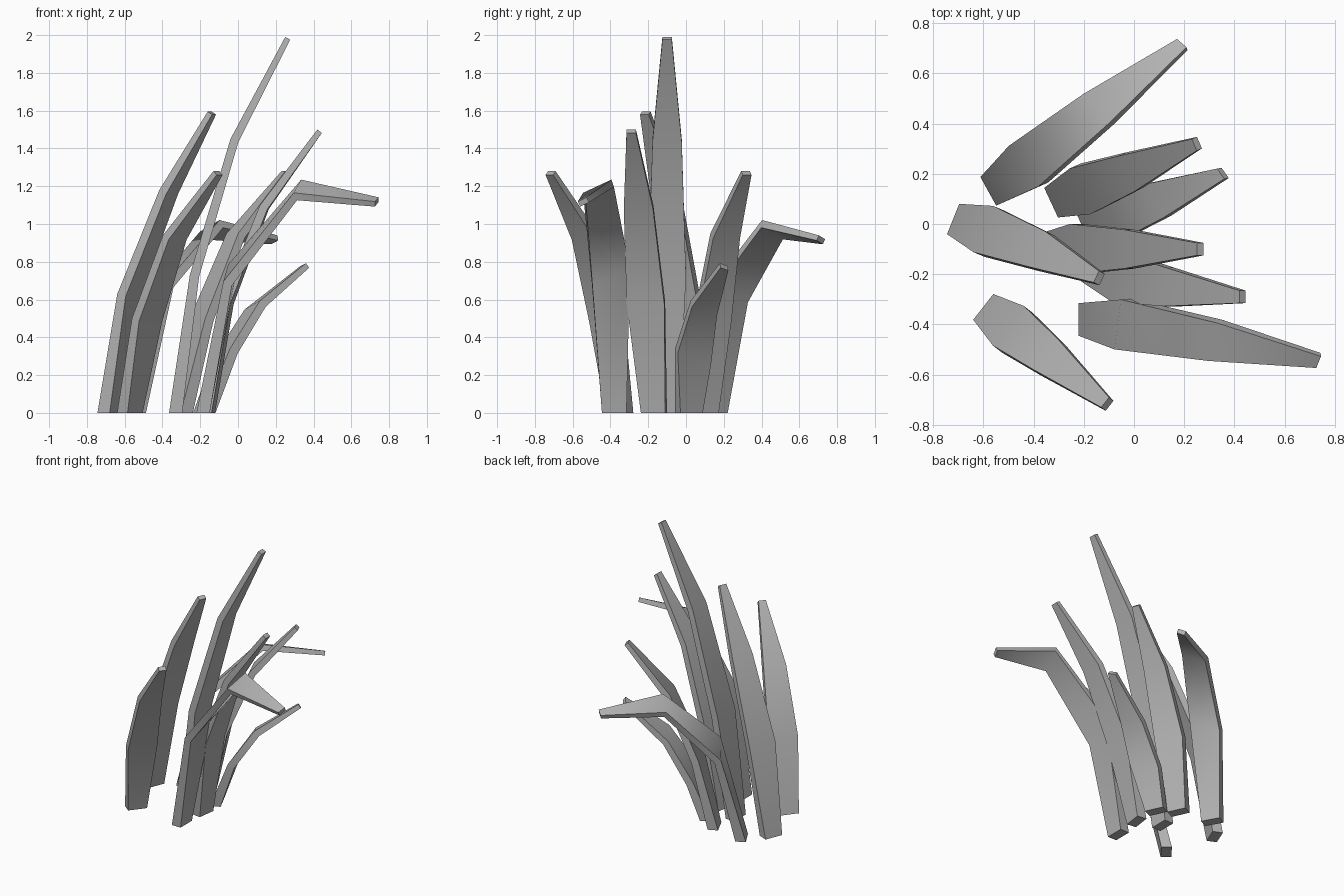
import bpy, bmesh, math
from mathutils import Vector

cube = bpy.data.objects.get("Cube")
if cube:
    bpy.data.objects.remove(cube, do_unlink=True)

# Single matte grey for every leaf
grey = bpy.data.materials.new("leaf_grey")
grey.use_nodes = True
colour = (0.45, 0.45, 0.45, 1)
grey.diffuse_color = colour
grey.node_tree.nodes["Principled BSDF"].inputs["Base Color"].default_value = colour

# Every leaf shares the same widths and thicknesses from base to tip
WIDTHS = (0.13, 0.2, 0.155, 0.05)
THICKNESSES = (0.07, 0.05, 0.045, 0.03)


def make_leaf(name, path, base_yaw, tip_yaw, roll):
    """Sweep a tapering rectangle along the centre line of a leaf's outer face."""
    points = [Vector(p) for p in path]
    segments = [(b - a).normalized() for a, b in zip(points, points[1:])]
    last = len(points) - 1
    bm = bmesh.new()
    rings = []
    for i, point in enumerate(points):
        # Across direction twists from base to tip and tilts above the ground
        yaw = math.radians(base_yaw + (tip_yaw - base_yaw) * i / last)
        slope = roll if i else 0
        across = Vector((math.cos(yaw), math.sin(yaw), slope))
        # The base is cut level with the ground
        if i == 0:
            tangent = Vector((0, 0, 1))
        elif i == last:
            tangent = segments[-1]
        else:
            tangent = (segments[i - 1] + segments[i]).normalized()
        inward = across.cross(tangent).normalized() * THICKNESSES[i]
        if inward.z > 0:
            inward.negate()
        if i == 0:
            inward = Vector((math.sin(yaw), -math.cos(yaw), 0)) * THICKNESSES[i]
        half = across * WIDTHS[i] / 2
        corners = (point + half, point - half,
                   point - half + inward, point + half + inward)
        rings.append([bm.verts.new(c) for c in corners])
    # Skin the sides and cap both ends
    for lower, upper in zip(rings, rings[1:]):
        for k in range(len(lower)):
            n = (k + 1) % len(lower)
            bm.faces.new((lower[k], lower[n], upper[n], upper[k]))
    bm.faces.new(rings[0])
    bm.faces.new(rings[-1])
    bmesh.ops.recalc_face_normals(bm, faces=bm.faces)
    mesh = bpy.data.meshes.new(name)
    bm.to_mesh(mesh)
    bm.free()
    mesh.materials.append(grey)
    leaf = bpy.data.objects.new(name, mesh)
    bpy.context.collection.objects.link(leaf)
    bpy.ops.object.select_all(action="DESELECT")
    leaf.select_set(True)
    bpy.context.view_layer.objects.active = leaf
    bpy.ops.object.shade_smooth_by_angle(angle=math.radians(60))


# Leaves: centre line, base yaw, tip yaw, sideways tilt
make_leaf("back_drooping_leaf",
          ((-.58, .13, 0), (-.44, .23, .65), (-.15, .46, .99), (.19, .72, .93)), 119, 139, -.4)
make_leaf("back_upright_leaf",
          ((-.33, .085, 0), (-.215, .13, .5), (-.03, .2, .95), (.24, .315, 1.28)), 115, 113, 0)
make_leaf("short_leaf",
          ((-.21, 0, 0), (-.09, .03, .31), (.075, .09, .57), (.345, .2, .785)), 115, 125, -.3)
make_leaf("tall_leaf",
          ((-.365, -.1, 0), (-.255, -.1, .73), (-.04, -.1, 1.45), (.25, -.1, 1.99)), 90, 90, 0)
make_leaf("middle_leaf",
          ((-.2, -.165, 0), (-.08, -.21, .59), (.12, -.25, 1.1), (.42, -.29, 1.5)), 82, 90, 0)
make_leaf("front_drooping_leaf",
          ((-.22, -.38, 0), (-.065, -.4, .74), (.315, -.47, 1.2), (.735, -.55, 1.13)), 90, 68, .45)
make_leaf("right_side_leaf",
          ((-.72, .02, 0), (-.6, -.02, .63), (-.385, -.1, 1.18), (-.15, -.21, 1.595)), 68, 65, 0)
make_leaf("front_right_leaf",
          ((-.6, -.33, 0), (-.5, -.405, .5), (-.35, -.52, .94), (-.115, -.71, 1.28)), 52, 52, 0)
